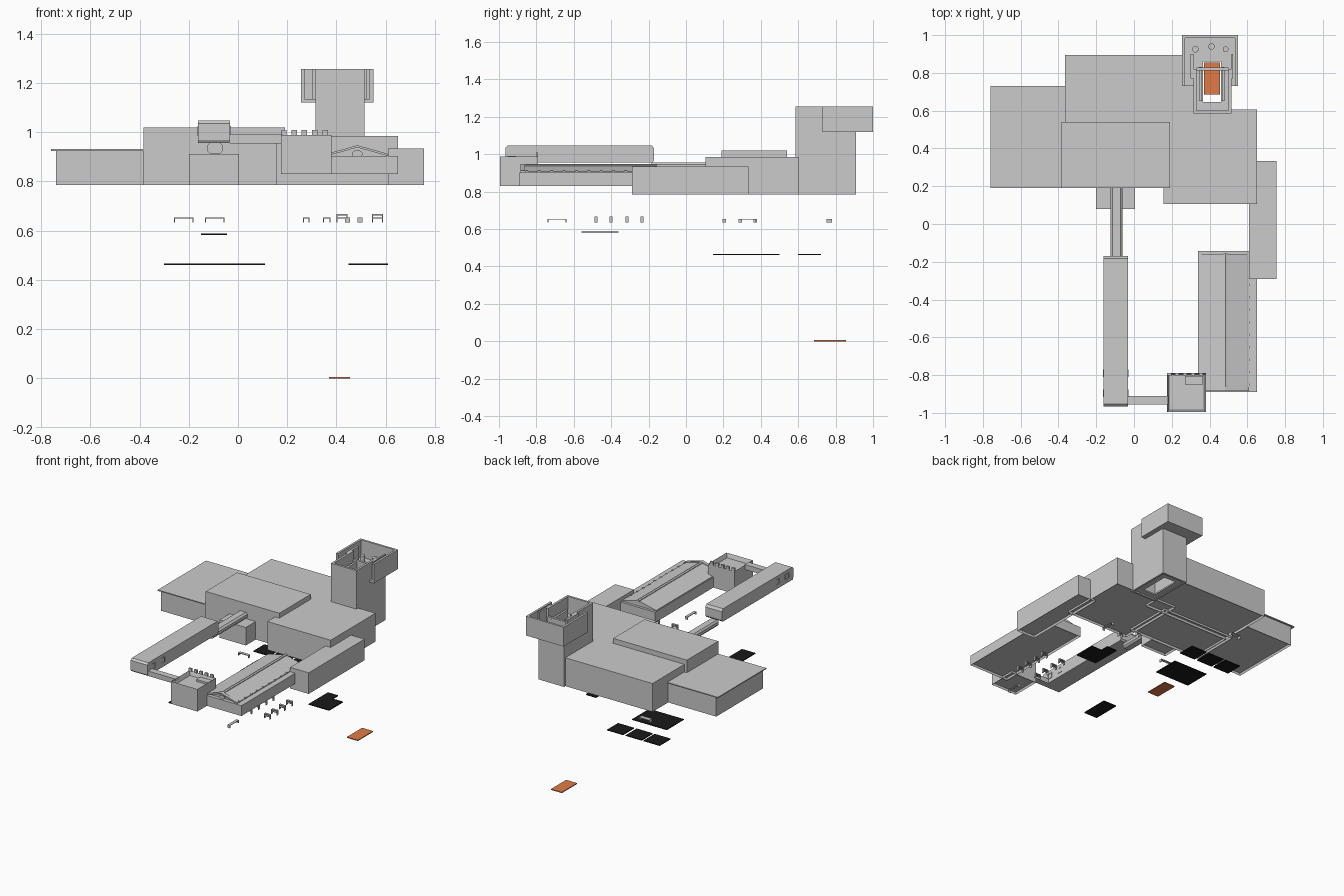
import bpy, bmesh, math

if "Cube" in bpy.data.objects:
    bpy.data.objects.remove(bpy.data.objects["Cube"])

def finish(bm, name, mat=None):
    bmesh.ops.recalc_face_normals(bm, faces=bm.faces)
    me = bpy.data.meshes.new(name)
    bm.to_mesh(me)
    bm.free()
    ob = bpy.data.objects.new(name, me)
    bpy.context.collection.objects.link(ob)
    if mat:
        me.materials.append(mat)
    return ob

def add_box(bm, x0, x1, y0, y1, z0, z1):
    v = bmesh.ops.create_cube(bm, size=1)['verts']
    for p in v:
        p.co = (x0 + (p.co.x + .5) * (x1 - x0), y0 + (p.co.y + .5) * (y1 - y0), z0 + (p.co.z + .5) * (z1 - z0))
    return v

def boxes(name, items, mat=None):
    bm = bmesh.new()
    for b in items:
        add_box(bm, *b)
    return finish(bm, name, mat)

def recess(bm, sign, rim, depth):
    bm.normal_update()
    f = [f for f in bm.faces if f.normal.z * sign > .9]
    bmesh.ops.inset_region(bm, faces=f, thickness=rim)
    bmesh.ops.translate(bm, verts=list({v for g in f for v in g.verts}), vec=(0, 0, -sign * depth))

def hall(name, *b):
    """Block with a slightly recessed underside."""
    bm = bmesh.new()
    add_box(bm, *b)
    recess(bm, -1, .008, .015)
    return finish(bm, name)

def prism(name, pts, a, b, axis):
    """Extrude a profile along x (points are y,z) or y (points are x,z)."""
    bm = bmesh.new()
    put = (lambda p, t: (t, p[0], p[1])) if axis == 'x' else (lambda p, t: (p[0], t, p[1]))
    lo = [bm.verts.new(put(p, a)) for p in pts]
    hi = [bm.verts.new(put(p, b)) for p in pts]
    bm.faces.new(lo)
    bm.faces.new(hi)
    n = len(pts)
    for i in range(n):
        bm.faces.new((lo[i], lo[(i + 1) % n], hi[(i + 1) % n], hi[i]))
    return finish(bm, name)

def ring(x0, x1, y0, y1, z0, z1, t):
    """Four walls around a rectangle."""
    return [(x0, x1, y0, y0 + t, z0, z1), (x0, x1, y1 - t, y1, z0, z1),
            (x0, x0 + t, y0 + t, y1 - t, z0, z1), (x1 - t, x1, y0 + t, y1 - t, z0, z1)]

def slab_with_hole(o, h, z0, z1):
    return [(o[0], h[0], o[2], o[3], z0, z1), (h[1], o[1], o[2], o[3], z0, z1),
            (h[0], h[1], o[2], h[2], z0, z1), (h[0], h[1], h[3], o[3], z0, z1)]

def material(name, col):
    m = bpy.data.materials.new(name)
    m.diffuse_color = col
    m.use_nodes = True
    m.node_tree.nodes["Principled BSDF"].inputs["Base Color"].default_value = m.diffuse_color
    return m

orange = material('orange', (.75, .2, .06, 1))
black = material('black', (.01, .01, .01, 1))

# Main building blocks
hall('west_hall', -.74, -.36, .20, .72, .785, .924)
boxes('west_roof', [(-.76, -.36, .19, .73, .924, .931)])
hall('north_hall', -.365, .315, .50, .895, .785, .985)
hall('central_hall', -.385, .19, .19, .54, .785, 1.02)
hall('east_hall', .155, .65, .105, .605, .785, .985)
hall('east_wing', .61, .755, -.29, .333, .785, .934)
hall('entrance_block', -.2, .005, .08, .192, .785, .912)

# Octagonal passage and raised gallery
prism('passage', [(-.125, .925), (-.115, .913), (-.072, .913), (-.06, .925),
                  (-.06, .945), (-.072, .957), (-.115, .957), (-.125, .945)], -.185, .2, 'y')
prism('gallery', [(-.965, .968), (-.958, .957), (-.18, .957), (-.17, .968),
                  (-.17, 1.03), (-.182, 1.047), (-.952, 1.047), (-.965, 1.035)], -.162, -.032, 'x')
frames = []
for x0, x1 in ((-.165, -.161), (-.033, -.029)):
    for y in (-.895, -.79):
        frames += [(x0, x1, y - .02, y - .015, .985, 1.025), (x0, x1, y + .015, y + .02, .985, 1.025),
                   (x0, x1, y - .015, y + .015, .985, .99), (x0, x1, y - .015, y + .015, 1.02, 1.025)]
boxes('gallery_window_frames', frames)
boxes('connecting_bridge', [(-.032, .18, -.955, -.91, .955, .99)])

# Corner turret with open top and battlements
bm = bmesh.new()
add_box(bm, .175, .38, -.995, -.79, .83, .988)
recess(bm, 1, .015, .03)
recess(bm, -1, .008, .015)
finish(bm, 'turret')
boxes('turret_battlements', [(x - .011, x + .011, -.802, -.79, .988, 1.009)
                             for x in (.187, .228, .27, .312, .354)])
boxes('turret_hatch', [(.27, .365, -.85, -.805, .958, .972)])

# Gabled hall with pediment and side terrace
hall('gabled_hall_base', .34, .65, -.89, -.142, .83, .903)
prism('gable_roof', [(.345, .9), (.61, .9), (.61, .908), (.495, .938), (.475, .938), (.345, .908)],
      -.865, -.16, 'y')
prism('roof_ridge', [(.475, .935), (.495, .935), (.495, .943), (.485, .947), (.475, .943)], -.87, -.155, 'y')
for s in (-1, 1):
    prism('pediment_rake', [(.485, .938), (.485, .947), (.485 + s * .125, .912), (.485 + s * .125, .903)],
          -.885, -.862, 'y')
prism('pediment_ornament', [(.485 + .022 * math.cos(i * math.pi / 6), .912 + .015 * math.sin(i * math.pi / 6))
                            for i in range(12)], -.875, -.862, 'y')
boxes('side_posts', [(.6, .612, y - .006, y + .006, .9, .912)
                     for y in [-.85 + i * .066 for i in range(11)]])

# Hollow tower with shaft
hole = (.365, .46, .645, .86)
well = (.315, .515, .585, .91)
boxes('tower_walls', ring(*well, .785, 1.12, .014))
boxes('tower_floors', slab_with_hole(well, hole, .79, .80) + slab_with_hole(well, hole, 1.12, 1.135))
boxes('tower_parapet', [(.315, .515, .585, .6, 1.12, 1.256), (.315, .33, .6, .82, 1.12, 1.256),
                        (.5, .515, .6, .82, 1.12, 1.256)])
boxes('tower_inner_frame', [(.345, .36, .65, .83, 1.135, 1.19), (.465, .48, .65, .83, 1.135, 1.19),
                            (.33, .5, .812, .828, 1.135, 1.2)])

# Lookout wrapped around the tower top, open at the front
boxes('lookout_walls', [(.255, .55, .985, 1.0, 1.12, 1.256), (.255, .27, .73, .985, 1.12, 1.256),
                        (.535, .55, .73, .985, 1.12, 1.256), (.3, .315, .77, .9, 1.12, 1.256),
                        (.515, .525, .77, .9, 1.12, 1.256)])
boxes('lookout_floor', [(.27, .315, .73, .985, 1.12, 1.135), (.515, .535, .73, .985, 1.12, 1.135),
                        (.315, .515, .91, .985, 1.12, 1.135)])
for x, y, r in ((.325, .925, .017), (.41, .94, .017), (.485, .925, .015)):
    bm = bmesh.new()
    v = bmesh.ops.create_cone(bm, cap_ends=True, segments=16, radius1=r, radius2=r, depth=.05)['verts']
    bmesh.ops.translate(bm, verts=v, vec=(x, y, 1.16))
    finish(bm, 'lookout_pillar')

# Floating floor panels below the building
boxes('orange_floor', [(.37, .456, .685, .855, 0, .006)], orange)
boxes('gallery_floor_panel', [(-.15, -.045, -.56, -.36, .582, .588)], black)
boxes('central_floor_panel', [(-.2, .07, .31, .5, .461, .467)], black)
boxes('east_floor_panel', [(.45, .53, .145, .36, .461, .467), (.53, .61, .145, .3, .461, .467)], black)
for x in (-.3, -.16, -.015):
    boxes('north_floor_panel', [(x, x + .125, .6, .722, .461, .467)], black)

# Benches and two-tier tables
def bench(name, x0, x1, y0, y1, z0=.634, z1=.65):
    t = .004
    legs = [(x0, x0 + t, y0, y1, z0, z1), (x1 - t, x1, y0, y1, z0, z1)] if x1 - x0 > y1 - y0 else \
           [(x0, x1, y0, y0 + t, z0, z1), (x0, x1, y1 - t, y1, z0, z1)]
    boxes(name, legs + [(x0, x1, y0, y1, z1, z1 + t)])

bench('bench', -.26, -.18, .75, .78)
bench('bench', -.135, -.055, .195, .215)
bench('bench', .435, .455, -.74, -.64)
bench('bench', .485, .505, .28, .375)
bench('bench', .345, .375, .28, .3)
bench('bench', .265, .29, .36, .38)
for y in (-.48, -.4, -.315, -.235):
    for x in (.4, .545):
        bench('table', x, x + .045, y - .008, y + .008)
        boxes('table_top', [(x, x + .045, y - .008, y + .008, .662, .667),
                            (x, x + .004, y - .008, y + .008, .65, .662),
                            (x + .041, x + .045, y - .008, y + .008, .65, .662)])
